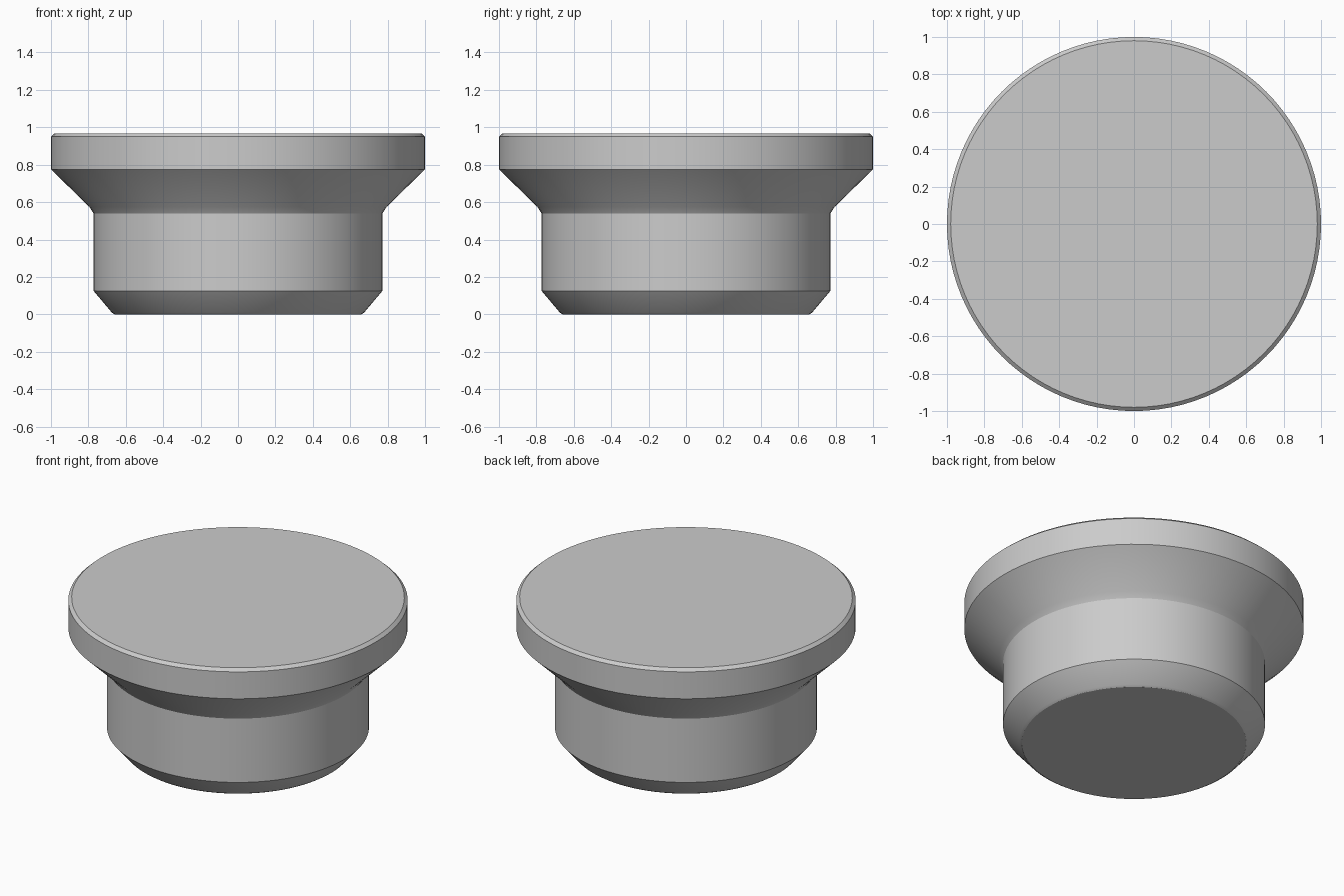
import bpy
import bmesh
import math

# Remove the default object
cube = bpy.data.objects.get("Cube")
if cube:
    bpy.data.objects.remove(cube, do_unlink=True)

SEGMENTS = 96


def make_material(name, colour):
    mat = bpy.data.materials.new(name)
    mat.use_nodes = True
    mat.diffuse_color = colour
    mat.node_tree.nodes["Principled BSDF"].inputs["Base Color"].default_value = colour
    return mat


def lathe(name, profile, mat):
    """Turn a (radius, height) profile around z and cap both ends."""
    bm = bmesh.new()
    rings = []
    for radius, height in profile:
        angles = [math.tau * i / SEGMENTS for i in range(SEGMENTS)]
        rings.append([bm.verts.new((radius * math.cos(a), radius * math.sin(a), height))
                      for a in angles])
    for low, high in zip(rings, rings[1:]):
        for i in range(SEGMENTS):
            j = (i + 1) % SEGMENTS
            bm.faces.new((low[i], low[j], high[j], high[i]))
    bm.faces.new(rings[0][::-1])
    bm.faces.new(rings[-1])
    mesh = bpy.data.meshes.new(name)
    bm.to_mesh(mesh)
    bm.free()
    mesh.materials.append(mat)
    obj = bpy.data.objects.new(name, mesh)
    bpy.context.collection.objects.link(obj)
    return obj


grey = make_material("plain grey", (0.6, 0.6, 0.6, 1.0))

# Flanged knob: chamfered stem, flared neck and flat rimmed head
knob = lathe("flanged_knob", [
    (0.66, 0.0), (0.675, 0.01), (0.772, 0.125),   # chamfered foot
    (0.772, 0.54), (0.795, 0.575),                # stem and neck
    (1.0, 0.775), (1.0, 0.95), (0.98, 0.968),     # flare and rim
], grey)

# Smooth round walls, crisp edges
bpy.ops.object.select_all(action='DESELECT')
knob.select_set(True)
bpy.context.view_layer.objects.active = knob
bpy.ops.object.shade_smooth_by_angle(angle=math.radians(25))
